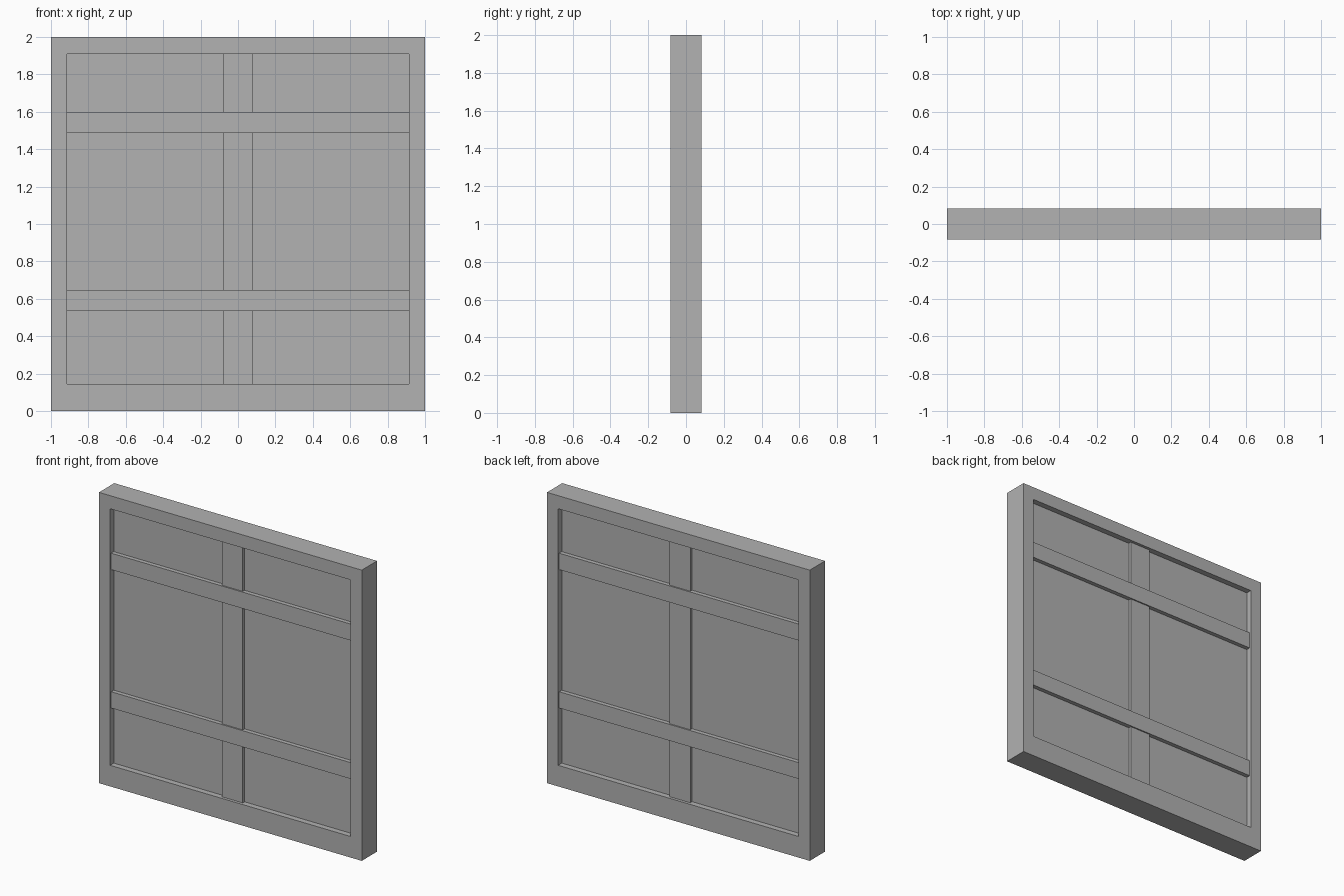
import bpy

cube = bpy.data.objects.get("Cube")
if cube:
    bpy.data.objects.remove(cube, do_unlink=True)

# Single plain grey
grey = bpy.data.materials.new("plain_grey")
grey.use_nodes = True
colour = (0.445, 0.445, 0.445, 1)
grey.diffuse_color = colour
grey.node_tree.nodes["Principled BSDF"].inputs["Base Color"].default_value = colour


def board(name, x0, x1, z0, z1, half_depth):
    """Box spanning x0..x1 and z0..z1, centred front to back."""
    bpy.ops.mesh.primitive_cube_add(
        size=1, location=((x0 + x1) / 2, 0, (z0 + z1) / 2))
    obj = bpy.context.object
    obj.name = name
    obj.scale = (x1 - x0, 2 * half_depth, z1 - z0)
    bpy.ops.object.transform_apply(location=False, rotation=False, scale=True)
    obj.data.materials.append(grey)
    return obj


FRAME, BAR, MULLION, PANEL = 0.083, 0.072, 0.063, 0.043
LEFT, RIGHT = 0.915, -0.915
BOTTOM, TOP = 0.145, 1.91

# Outer frame
board("left_stile", LEFT, 1, 0, 2, FRAME)
board("right_stile", -1, RIGHT, 0, 2, FRAME)
board("bottom_rail", RIGHT, LEFT, 0, BOTTOM, FRAME)
board("top_rail", RIGHT, LEFT, TOP, 2, FRAME)

# Recessed panel, the same on both faces
board("panel", RIGHT, LEFT, BOTTOM, TOP, PANEL)

# Crossbars, slightly behind the frame
bars = {"lower_crossbar": (0.535, 0.647), "upper_crossbar": (1.487, 1.6)}
for name, (z0, z1) in bars.items():
    board(name, RIGHT, LEFT, z0, z1, BAR)

# Central mullion pieces between the rails and crossbars
edges = [BOTTOM, *bars["lower_crossbar"], *bars["upper_crossbar"], TOP]
for name, z0, z1 in zip(("lower", "middle", "upper"), edges[::2], edges[1::2]):
    board(name + "_mullion", -0.077, 0.08, z0, z1, MULLION)
